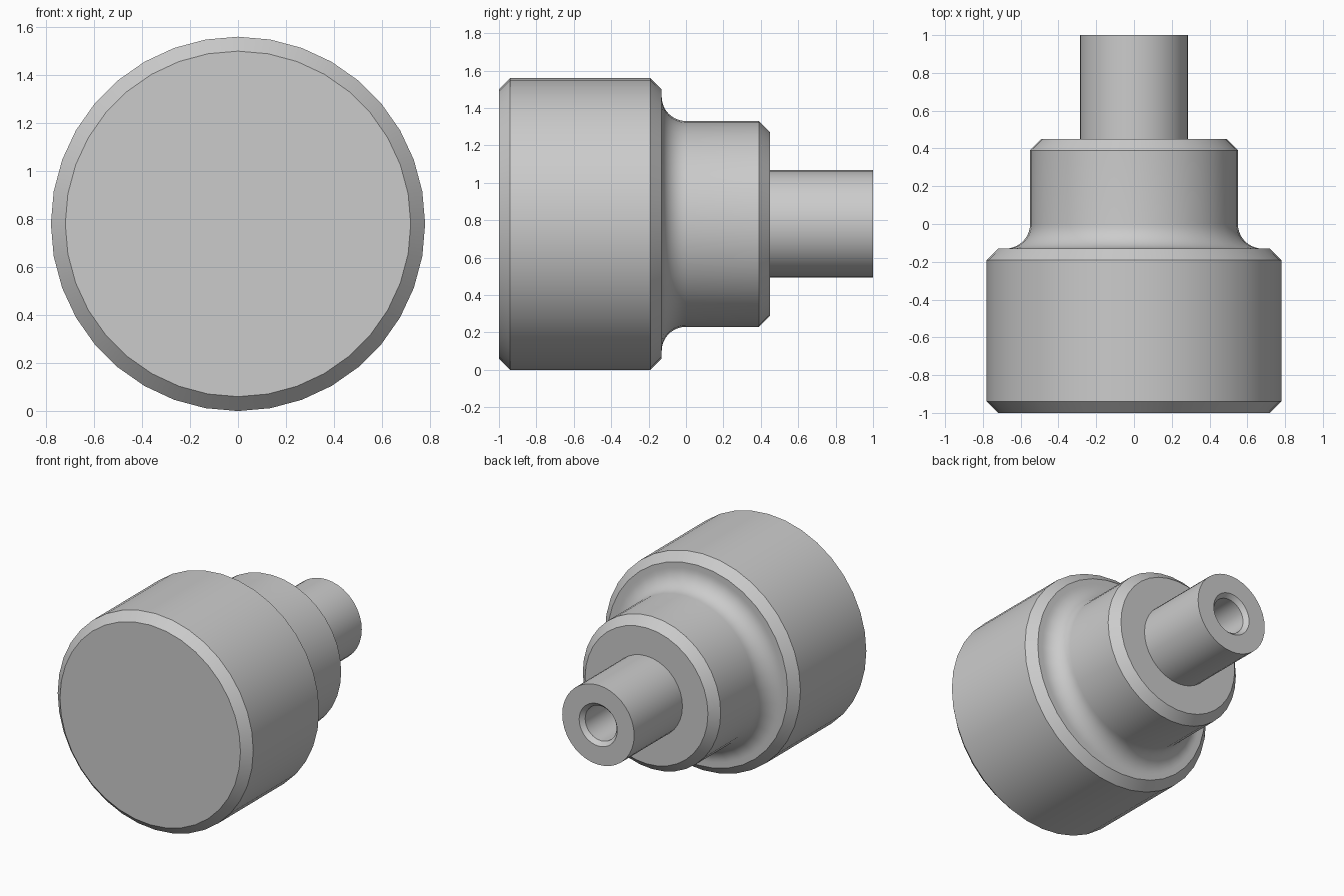
import bpy
import bmesh
from math import sin, cos, pi, radians
from mathutils import Vector

default = bpy.data.objects.get("Cube")
if default:
    bpy.data.objects.remove(default, do_unlink=True)

SEGMENTS = 36
AXIS_Z = 0.78

grey = bpy.data.materials.new("plain grey")
grey.use_nodes = True
colour = (0.6, 0.6, 0.6, 1.0)
grey.diffuse_color = colour
grey.node_tree.nodes["Principled BSDF"].inputs["Base Color"].default_value = colour


def lathe(name, profile):
    """Turn (y, radius) points about the long axis and cap both ends."""
    bm = bmesh.new()
    rings = []
    for y, r in profile:
        angles = [2 * pi * i / SEGMENTS for i in range(SEGMENTS)]
        rings.append([bm.verts.new((r * sin(a), y, r * cos(a))) for a in angles])
    for near, far in zip(rings, rings[1:]):
        for i in range(SEGMENTS):
            j = (i + 1) % SEGMENTS
            bm.faces.new((near[i], near[j], far[j], far[i]))
    bm.faces.new(rings[0])
    bm.faces.new(rings[-1])
    bmesh.ops.recalc_face_normals(bm, faces=bm.faces)
    mesh = bpy.data.meshes.new(name)
    bm.to_mesh(mesh)
    bm.free()
    mesh.materials.append(grey)
    obj = bpy.data.objects.new(name, mesh)
    obj.location = Vector((0, 0, AXIS_Z))
    bpy.context.collection.objects.link(obj)
    bpy.ops.object.select_all(action="DESELECT")
    obj.select_set(True)
    bpy.context.view_layer.objects.active = obj
    bpy.ops.object.shade_smooth_by_angle(angle=radians(30))
    return obj


# Wide drum with chamfered rims, concave fillet and stepped collar
FILLET = 0.13
COLLAR = 0.55
fillet = [(-FILLET * cos(t), COLLAR + FILLET * (1 - sin(t)))
          for t in (pi / 2 * k / 10 for k in range(11))]
lathe("stepped_body",
      [(-1, 0.72), (-0.94, 0.78), (-0.19, 0.78), (-0.13, 0.72)]
      + fillet
      + [(0.39, COLLAR), (0.45, 0.49)])

# Narrow shaft with a countersunk blind bore in its end
lathe("bored_shaft",
      [(0.45, 0.287), (1, 0.287), (1, 0.152), (0.97, 0.125), (0.5, 0.125)])
